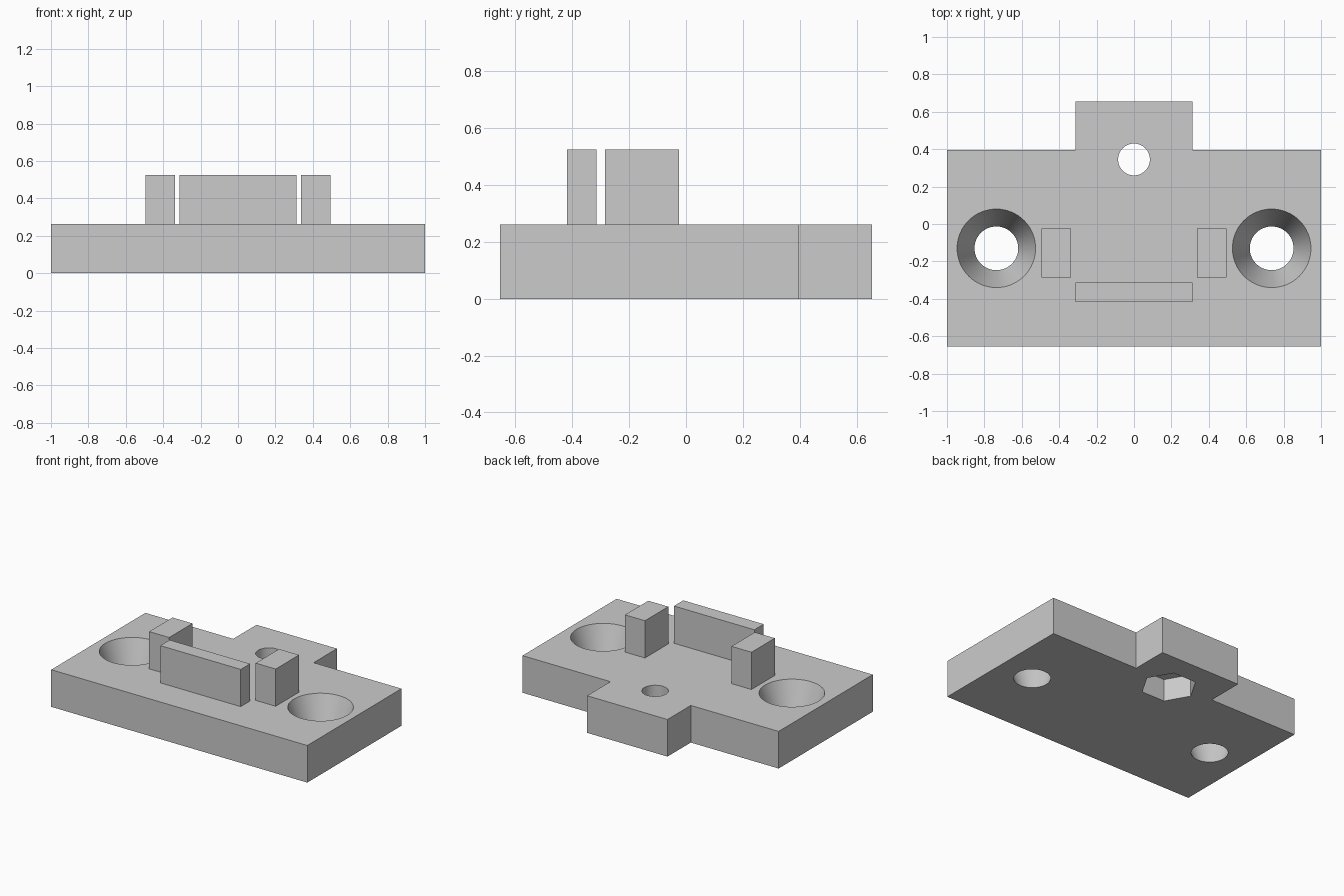
import bpy, bmesh, math

if "Cube" in bpy.data.objects:
    bpy.data.objects.remove(bpy.data.objects["Cube"], do_unlink=True)

PLATE_TOP, POST_TOP = 0.262, 0.525

grey = bpy.data.materials.new("plain_grey")
grey.use_nodes = True
colour = (0.6, 0.6, 0.6, 1)
grey.diffuse_color = colour
grey.node_tree.nodes["Principled BSDF"].inputs["Base Color"].default_value = colour


def make_object(name, bm):
    bmesh.ops.recalc_face_normals(bm, faces=bm.faces)
    mesh = bpy.data.meshes.new(name)
    bm.to_mesh(mesh)
    bm.free()
    mesh.materials.append(grey)
    obj = bpy.data.objects.new(name, mesh)
    bpy.context.collection.objects.link(obj)
    return obj


def prism(name, outline, z0, z1):
    bm = bmesh.new()
    face = bm.faces.new([bm.verts.new((x, y, z0)) for x, y in outline])
    top = bmesh.ops.extrude_face_region(bm, geom=[face])["geom"]
    verts = [v for v in top if isinstance(v, bmesh.types.BMVert)]
    bmesh.ops.translate(bm, vec=(0, 0, z1 - z0), verts=verts)
    return make_object(name, bm)


def block(name, x0, x1, y0, y1):
    outline = [(x0, y0), (x1, y0), (x1, y1), (x0, y1)]
    return prism(name, outline, PLATE_TOP - 0.02, POST_TOP)


def cut(target, x, y, r0, r1, z0, z1, sides):
    """Bore a round, tapered or polygonal hole."""
    rings = [[(x + r * math.cos(math.tau * i / sides),
               y + r * math.sin(math.tau * i / sides), z)
              for i in range(sides)] for r, z in ((r0, z0), (r1, z1))]
    bm = bmesh.new()
    low, high = [[bm.verts.new(p) for p in ring] for ring in rings]
    bm.faces.new(low)
    bm.faces.new(high)
    for i in range(sides):
        j = (i + 1) % sides
        bm.faces.new((low[i], low[j], high[j], high[i]))
    cutter = make_object("hole_cutter", bm)
    cutter.hide_render = True
    mod = target.modifiers.new("hole", "BOOLEAN")
    mod.operation, mod.solver, mod.object = "DIFFERENCE", "EXACT", cutter
    bpy.context.view_layer.objects.active = target
    bpy.ops.object.modifier_apply(modifier=mod.name)
    bpy.data.objects.remove(cutter, do_unlink=True)


# Base plate with a rear tab
half = [(1, -0.655), (1, 0.395), (0.314, 0.395), (0.314, 0.655)]
plate = prism("base_plate", half + [(-x, y) for x, y in reversed(half)], 0, PLATE_TOP)

# Countersunk screw holes, extended past both plate faces along their taper
bottom_r, top_r, over = 0.117, 0.21, 0.05
flare = (top_r - bottom_r) / PLATE_TOP * over
for side in (-1, 1):
    cut(plate, side * 0.736, -0.13, bottom_r - flare, top_r + flare,
        -over, PLATE_TOP + over, 64)

# Bolt hole with a hexagonal nut pocket underneath
cut(plate, 0, 0.345, 0.085, 0.085, -over, PLATE_TOP + over, 48)
cut(plate, 0, 0.345, 0.18, 0.18, -over, 0.157, 6)

# Locating walls on top
block("front_wall", -0.314, 0.314, -0.418, -0.314)
block("left_post", 0.338, 0.494, -0.285, -0.025)
block("right_post", -0.494, -0.338, -0.285, -0.025)

bpy.ops.object.select_all(action="DESELECT")
plate.select_set(True)
bpy.context.view_layer.objects.active = plate
bpy.ops.object.shade_smooth_by_angle(angle=math.radians(25))
